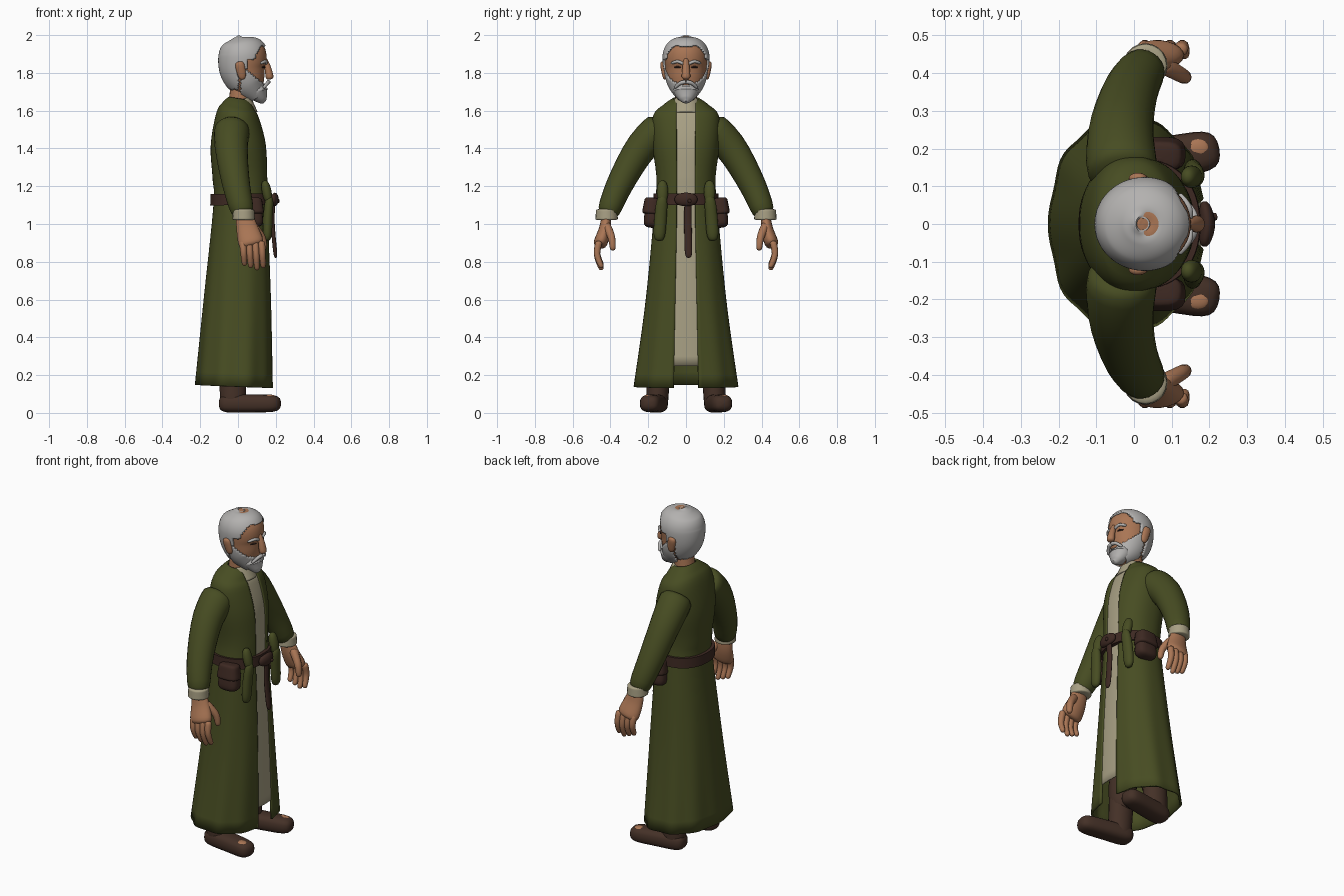
import bpy, bmesh, math
from mathutils import Vector

if "Cube" in bpy.data.objects:
    bpy.data.objects.remove(bpy.data.objects["Cube"])

FORWARD, UP = Vector((1, 0, 0)), Vector((0, 0, 1))


def material(name, *colour):
    mat = bpy.data.materials.new(name)
    mat.use_nodes = True
    mat.diffuse_color = (*colour, 1)
    mat.node_tree.nodes["Principled BSDF"].inputs["Base Color"].default_value = (*colour, 1)
    return mat


GREEN = material("olive cloth", .063, .073, .016)
CREAM = material("cream linen", .39, .35, .23)
SKIN = material("tan skin", .4, .18, .09)
HAIR = material("grey hair", .45, .44, .43)
LEATHER = material("belt leather", .047, .022, .016)
BOOT = material("boot brown", .058, .03, .02)


def spline(rows, t):
    """Catmull-Rom value at t in 0..1 for every column of the rows."""
    place = t * (len(rows) - 1)
    i = min(int(place), len(rows) - 2)
    t = place - i
    before, after = rows[max(i - 1, 0)], rows[min(i + 2, len(rows) - 1)]
    return [b + t * ((c - a) / 2 + t * (a - 2.5 * b + 2 * c - d / 2
                                        + t * (3 * b - a - 3 * c + d) / 2))
            for a, b, c, d in zip(before, rows[i], rows[i + 1], after)]


def skin(name, rings, mat, ref=FORWARD, sides=20, power=2, arc=None, slit=False,
         ripple=0, keep=None, thick=0, mirror=False):
    """Join rings (centre, radius along ref, radius across) into a surface."""
    bm = bmesh.new()
    loops = []
    for i, (centre, deep, wide) in enumerate(rings):
        ahead, behind = rings[min(i + 1, len(rings) - 1)], rings[max(i - 1, 0)]
        across = (ahead[0] - behind[0]).cross(ref).normalized()
        along = across.cross((ahead[0] - behind[0]).normalized())
        low, high = (-arc, arc) if arc else (0, math.tau)
        if slit:
            gap = .05 + .02 * max(0, 1 - centre.z)
            low = math.asin((gap / wide) ** (power / 2))
            high = math.tau - low
        loop = []
        for j in range(sides + 1 if arc or slit else sides):
            angle = low + (high - low) * j / sides
            c, s = math.cos(angle), math.sin(angle)
            fold = 1 + ripple * max(0, 1 - centre.z) * math.cos(10 * angle)
            u = math.copysign(abs(c) ** (2 / power), c) * deep * fold
            v = math.copysign(abs(s) ** (2 / power), s) * wide * fold
            loop.append(bm.verts.new(centre + along * u + across * v))
        loops.append(loop)
    for lower, upper in zip(loops, loops[1:]):
        for j in range(sides):
            k = (j + 1) % len(lower)
            bm.faces.new((lower[j], lower[k], upper[k], upper[j]))
    if not thick:
        bm.faces.new(loops[0][::-1])
        bm.faces.new(loops[-1])
    if keep:
        unwanted = [f for f in bm.faces if not keep(f.calc_center_median())]
        bmesh.ops.delete(bm, geom=unwanted, context='FACES')
    mesh = bpy.data.meshes.new(name)
    bm.to_mesh(mesh)
    bm.free()
    mesh.materials.append(mat)
    mesh.shade_smooth()
    mesh.set_sharp_from_angle(angle=math.radians(50))
    obj = bpy.data.objects.new(name, mesh)
    bpy.context.collection.objects.link(obj)
    if thick:
        shell = obj.modifiers.new("thickness", 'SOLIDIFY')
        shell.thickness, shell.offset = thick, -1
    if mirror:
        pair = obj.modifiers.new("pair", 'MIRROR')
        pair.use_axis = (False, True, False)
        pair.use_mirror_merge = False


def upright(rows, grow=0, steps=32):
    """Level rings from rows of (height, back, front, half width)."""
    rings = []
    for i in range(steps + 1):
        z, back, front, half = spline(rows, i / steps)
        rings.append((Vector(((back + front) / 2, 0, z)),
                      (front - back) / 2 + grow, half + grow))
    return rings


def limb(name, path, mat, start, end, flat=1, blunt=8, steps=16, **options):
    """Tapering sweep; a low blunt gives an egg, a high one gives flat ends."""
    rings = []
    for i in range(steps + 1):
        t = (1 - math.cos(math.pi * i / steps)) / 2
        closing = math.sqrt(max(0, 1 - abs(2 * t - 1) ** blunt))
        radius = max((start + (end - start) * t) * closing, .001)
        rings.append((Vector(spline(path, t)), radius, radius * flat))
    skin(name, rings, mat, **options)


# Robe, open down the front, with the undershirt showing in the gap
robe = [(.14, -.225, .19, .28), (.6, -.18, .18, .215), (1.1, -.13, .16, .165),
        (1.25, -.135, .16, .157), (1.42, -.145, .15, .178), (1.57, -.12, .11, .175),
        (1.63, -.085, .085, .12), (1.665, -.05, .06, .07)]
skin("robe", upright(robe), GREEN, sides=80, power=2.25, slit=True, ripple=.02, thick=.012)
shirt = [ring for ring in upright(robe, -.006, 64) if .25 < ring[0].z < 1.64]
skin("undershirt_front", shirt, CREAM, power=2.25, arc=.8, thick=.006)
skin("collar", upright([(1.58, -.05, .105, .09), (1.66, -.045, .07, .066)], steps=6),
     CREAM, sides=28, thick=.01)

# Sleeves and cuffs
wrist = Vector((.03, .42, 1.04))
limb("sleeves", [(-.03, .12, 1.52), (-.035, .24, 1.4), (-.01, .35, 1.21), wrist], GREEN,
     .1, .06, flat=.97, blunt=12, sides=24, mirror=True)
limb("cuffs", [wrist + UP * .04, wrist - UP * .02], CREAM, .056, .06, blunt=12, mirror=True)

# Hands
knuckles = Vector((.075, .46, .88))
limb("palms", [wrist + UP * .02, (.05, .43, .97), knuckles], SKIN, .042, .075,
     flat=.55, blunt=6, mirror=True)
for i, finger in enumerate(("little", "ring", "middle", "index")):
    base = knuckles + FORWARD * (.033 * i - .05) + UP * .03
    length = .13 + .012 * min(i, 4 - i)
    tip = base + Vector((.01, -.015, -length))
    bend = (base + tip) / 2 + Vector((0, .018, 0))
    limb(finger + "_fingers", [base, bend, tip], SKIN, .02, .014, sides=10, mirror=True)
limb("thumbs", [(.07, .425, 1), (.125, .395, .93), (.138, .387, .86)], SKIN, .026, .015,
     sides=10, mirror=True)

# Trousers, boots and toe patches
limb("trousers", [(-.02, .09, .95), (-.03, .14, .17)], BOOT, .085, .075, mirror=True)
limb("boot_shafts", [(-.03, .14, .32), (-.025, .155, .02)], BOOT, .074, .068,
     flat=.85, mirror=True)
limb("boot_feet", [(-.1, .145, .05), (.06, .17, .05), (.226, .2, .05)], BOOT, .05, .046,
     flat=1.2, blunt=6, ref=UP, power=2.7, mirror=True)
limb("toe_patches", [(.138, .2, .084), (.2, .2, .082)], SKIN, .014, .014, flat=2,
     blunt=2, ref=UP, mirror=True)

# Belt, knot and hanging strap
skin("belt", upright([(1.1, -.147, .176, .174), (1.16, -.146, .174, .172)], steps=4),
     LEATHER, sides=60, power=2.25)
limb("belt_knot", [(.185, -.06, 1.13), (.195, 0, 1.13), (.185, .06, 1.13)], LEATHER,
     .02, .02, flat=1.8, blunt=2)
limb("belt_pin", [(.18, .015, 1.13), (.22, .02, 1.12)], LEATHER, .012, .01, ref=UP, sides=10)
limb("belt_strap", [(.188, .01, 1.13), (.184, .01, 1), (.2, .014, .82)], LEATHER,
     .01, .011, flat=1.9, mirror=False)

# Pouches with flaps
limb("pouches", [(.068, .175, 1.14), (.07, .185, .98)], LEATHER, .05, .07, flat=.65,
     blunt=4, power=3, mirror=True)
limb("pouch_flaps", [(.068, .178, 1.14), (.07, .187, 1.05)], LEATHER, .056, .071,
     flat=.68, power=3, mirror=True)

# Gathered cloth tails, bunched above the belt and hanging below it
limb("cloth_bunches", [(.14, .125, 1.23), (.165, .125, 1.11)], GREEN, .025, .025,
     flat=1.2, blunt=2, mirror=True)
limb("cloth_tails", [(.168, .125, 1.15), (.158, .135, 1.03), (.155, .143, .91)], GREEN,
     .024, .026, flat=1.3, blunt=4, mirror=True)

# Head and neck
head = [(1.67, .07, .14, .04), (1.74, -.03, .15, .09), (1.82, -.088, .147, .109),
        (1.9, -.092, .15, .113), (1.955, -.07, .125, .09), (1.985, -.02, .07, .045),
        (1.99, .02, .03, .005)]
skin("head", upright(head), SKIN, sides=48)
limb("neck", [(0, 0, 1.56), (.02, 0, 1.76)], SKIN, .062, .054)


def is_hair(spot):
    if spot.z > 1.87:
        return spot.z > 1.945 or spot.x < .085 + (spot.z - 1.87) / 2
    if spot.z > 1.82:
        return spot.x < .055
    return spot.z > 1.71 and spot.x < 0


def is_beard(spot):
    return spot.x > .015 and spot.z < 1.85 - spot.x * .8


skin("hair", upright(head, .01, 64), HAIR, sides=72, keep=is_hair, thick=.012)
skin("beard_sides", upright(head, .008, 64), HAIR, sides=72, keep=is_beard, thick=.01)
skin("beard_chin", upright([(1.645, .13, .152, .01), (1.66, .1, .158, .036),
                            (1.7, .05, .16, .066), (1.73, .06, .15, .06)]), HAIR)
limb("moustache", [(.162, 0, 1.752), (.156, .03, 1.746), (.135, .06, 1.72)], HAIR,
     .012, .008, ref=UP, sides=10, mirror=True)

# Nose, brows, eyes and ears
limb("nose", [(.14, 0, 1.88), (.157, 0, 1.83), (.17, 0, 1.765)], SKIN, .01, .024,
     flat=1.1, blunt=6)
limb("brows", [(.149, .012, 1.847), (.145, .045, 1.86), (.12, .08, 1.85)], HAIR,
     .009, .008, blunt=4, ref=UP, sides=10, mirror=True)
limb("eyes", [(.143, .028, 1.829), (.137, .045, 1.831), (.127, .063, 1.829)], LEATHER,
     .005, .005, blunt=2, ref=UP, sides=10, mirror=True)
limb("ears", [(.025, .11, 1.765), (.006, .124, 1.86)], SKIN, .02, .028, flat=.6,
     blunt=3, mirror=True)
